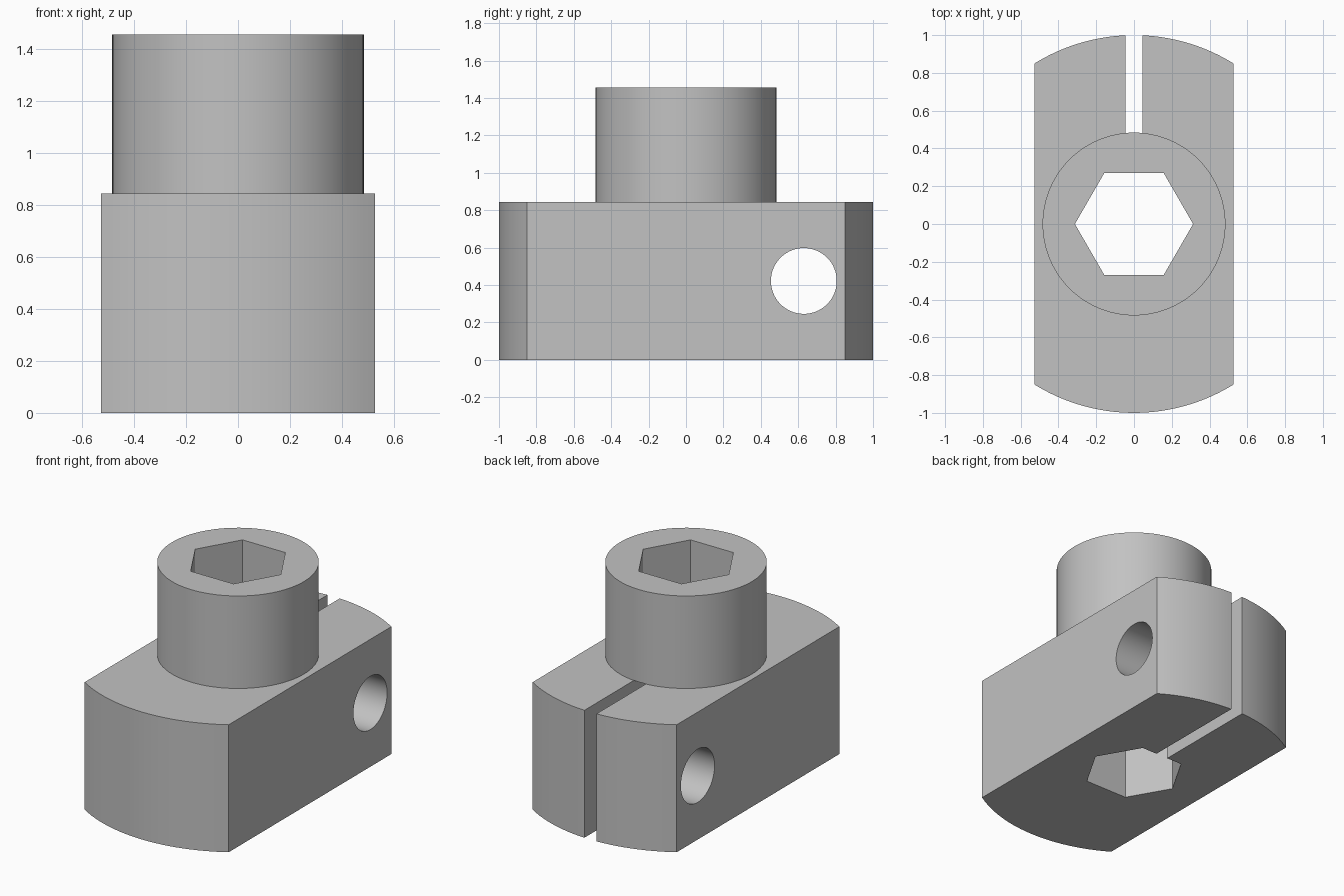
import bpy, bmesh, math
from mathutils import Matrix, Vector

cube = bpy.data.objects.get("Cube")
if cube:
    bpy.data.objects.remove(cube, do_unlink=True)

HALF_WIDTH, BLOCK_TOP, BOSS_TOP = 0.527, 0.843, 1.455

steel = bpy.data.materials.new("grey steel")
steel.use_nodes = True
colour = (0.54, 0.54, 0.54, 1)
steel.diffuse_color = colour
steel.node_tree.nodes["Principled BSDF"].inputs["Base Color"].default_value = colour


def prism(name, outline, low, high, turn=Matrix()):
    """Extrude a flat outline from low to high, then place it with a matrix."""
    bm = bmesh.new()
    face = bm.faces.new([bm.verts.new((x, y, low)) for x, y in outline])
    top = bmesh.ops.extrude_face_region(bm, geom=[face])["geom"]
    verts = [v for v in top if isinstance(v, bmesh.types.BMVert)]
    bmesh.ops.translate(bm, verts=verts, vec=Vector((0, 0, high - low)))
    bmesh.ops.recalc_face_normals(bm, faces=bm.faces)
    bm.transform(turn)
    mesh = bpy.data.meshes.new(name)
    bm.to_mesh(mesh)
    bm.free()
    mesh.materials.append(steel)
    obj = bpy.data.objects.new(name, mesh)
    bpy.context.collection.objects.link(obj)
    return obj


def arc(radius, start, end, steps):
    angles = [start + (end - start) * i / steps for i in range(steps + 1)]
    return [(radius * math.cos(a), radius * math.sin(a)) for a in angles]


def ring(radius, sides):
    return arc(radius, 0, math.tau, sides)[:-1]


def combine(target, tool, operation):
    """Apply a boolean and discard the tool object."""
    mod = target.modifiers.new(operation, "BOOLEAN")
    mod.operation, mod.solver, mod.object = operation, "EXACT", tool
    bpy.context.view_layer.objects.active = target
    bpy.ops.object.modifier_apply(modifier=mod.name)
    bpy.data.objects.remove(tool, do_unlink=True)


# Block with straight sides and rounded ends
corner = math.acos(HALF_WIDTH)
back_end = arc(1, corner, math.pi - corner, 24)
front_end = [(-x, -y) for x, y in back_end]
block = prism("clamp_block", back_end + front_end, 0, BLOCK_TOP)

# Round boss on top
combine(block, prism("boss", ring(0.484, 96), BLOCK_TOP / 2, BOSS_TOP), "UNION")

# Hexagonal bore through everything
combine(block, prism("hex_bore", ring(0.313, 6), -1, 2), "DIFFERENCE")

# Clamping slot from the back end into the bore, below the boss
slot = [(-0.044, 0.1), (0.044, 0.1), (0.044, 1.5), (-0.044, 1.5)]
combine(block, prism("slot", slot, -1, BLOCK_TOP + 0.0005), "DIFFERENCE")

# Cross hole for the clamping screw
place = Matrix.Translation((0, 0.63, 0.422)) @ Matrix.Rotation(math.pi / 2, 4, "Y")
combine(block, prism("screw_hole", ring(0.176, 64), -1, 1, place), "DIFFERENCE")

# Smooth curved walls, sharp edges
bpy.ops.object.select_all(action="DESELECT")
block.select_set(True)
bpy.context.view_layer.objects.active = block
bpy.ops.object.shade_smooth_by_angle(angle=math.radians(25))
